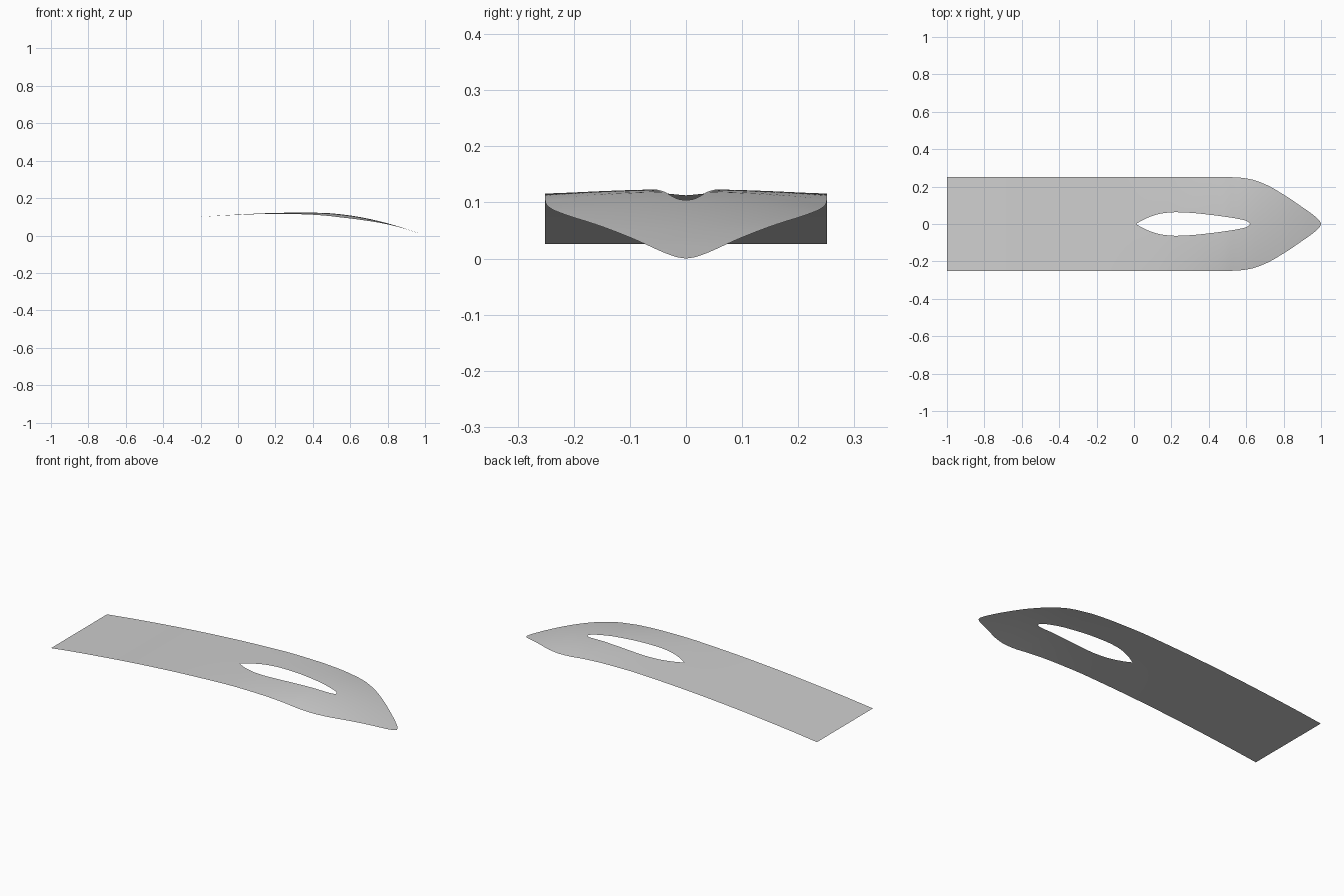
import bpy, bmesh, math

if "Cube" in bpy.data.objects:
    bpy.data.objects.remove(bpy.data.objects["Cube"])


def curve(points):
    """Smooth monotone interpolation through (x, value) points."""
    xs = [p[0] for p in points]
    vs = [p[1] for p in points]
    n = len(xs)
    s = [(vs[i + 1] - vs[i]) / (xs[i + 1] - xs[i]) for i in range(n - 1)]
    m = [s[0]]
    for a, b in zip(s, s[1:]):
        m.append(2 * a * b / (a + b) if a * b > 0 else 0.0)
    m.append(s[-1])

    def f(x):
        x = min(max(x, xs[0]), xs[-1])
        i = max(k for k in range(n - 1) if xs[k] <= x)
        h = xs[i + 1] - xs[i]
        t = (x - xs[i]) / h
        return (vs[i] * (1 + 2 * t) * (1 - t) ** 2 + m[i] * h * t * (1 - t) ** 2
                + vs[i + 1] * t * t * (3 - 2 * t) + m[i + 1] * h * t * t * (t - 1))
    return f


# Outline half width, slot half width, ridge height and crosswise droop along x
outer = curve([(-1, .251), (.48, .251), (.55, .249), (.62, .24), (.7, .213), (.8, .157),
               (.9, .09), (.96, .047), (.985, .025), (.995, .013), (1, 0)])
slot = curve([(.01, 0), (.05, .023), (.1, .044), (.15, .057), (.22, .063), (.3, .06),
              (.4, .05), (.5, .037), (.57, .025), (.6, .017), (.614, .009), (.62, 0)])
ridge = curve([(-1, .026), (-.8, .049), (-.4, .086), (0, .112), (.2, .121), (.35, .1235),
               (.48, .12), (.55, .1135), (.62, .104), (.7, .089), (.8, .065), (.9, .035), (1, 0)])
droop = curve([(-1, 0), (-.3, 0), (.1, .003), (.3, .0085), (.45, .0135), (.55, .017),
               (.7, .016), (.85, .013), (1, .01)])

SLOT_START, SLOT_END = .01, .62


def span(a, b, n):
    """Stations from a to b, packed closer at both ends."""
    return [a + (b - a) * (1 - math.cos(math.pi * i / n)) / 2 for i in range(n)]


stations = span(-1, SLOT_START, 36) + span(SLOT_START, SLOT_END, 44) + span(SLOT_END, 1, 36) + [1]
ACROSS = 14

# Blade sheet: two mirrored halves welded along the centre line outside the slot
bm = bmesh.new()
for side in (1, -1):
    rows = []
    for x in stations:
        inner = slot(x) if SLOT_START < x < SLOT_END else 0.0
        row = []
        for j in range(ACROSS + 1):
            y = inner + (outer(x) - inner) * j / ACROSS
            row.append(bm.verts.new((x, side * y, ridge(x) - droop(x) * (y / .25) ** 2)))
        rows.append(row)
    for a, b in zip(rows, rows[1:]):
        for j in range(ACROSS):
            quad = (a[j], b[j], b[j + 1], a[j + 1])
            bm.faces.new(quad if side > 0 else quad[::-1])
bmesh.ops.remove_doubles(bm, verts=bm.verts, dist=1e-5)
bmesh.ops.dissolve_degenerate(bm, edges=bm.edges, dist=1e-6)
bm.normal_update()
for f in bm.faces:
    f.smooth = True
    if f.normal.z < 0:
        f.normal_flip()

mesh = bpy.data.meshes.new("slotted_blade")
bm.to_mesh(mesh)
bm.free()
blade = bpy.data.objects.new("slotted_blade", mesh)
bpy.context.collection.objects.link(blade)

# Plain light grey
grey = bpy.data.materials.new("light_grey")
grey.diffuse_color = (.62, .62, .62, 1)
grey.use_nodes = True
grey.node_tree.nodes["Principled BSDF"].inputs["Base Color"].default_value = grey.diffuse_color
mesh.materials.append(grey)
